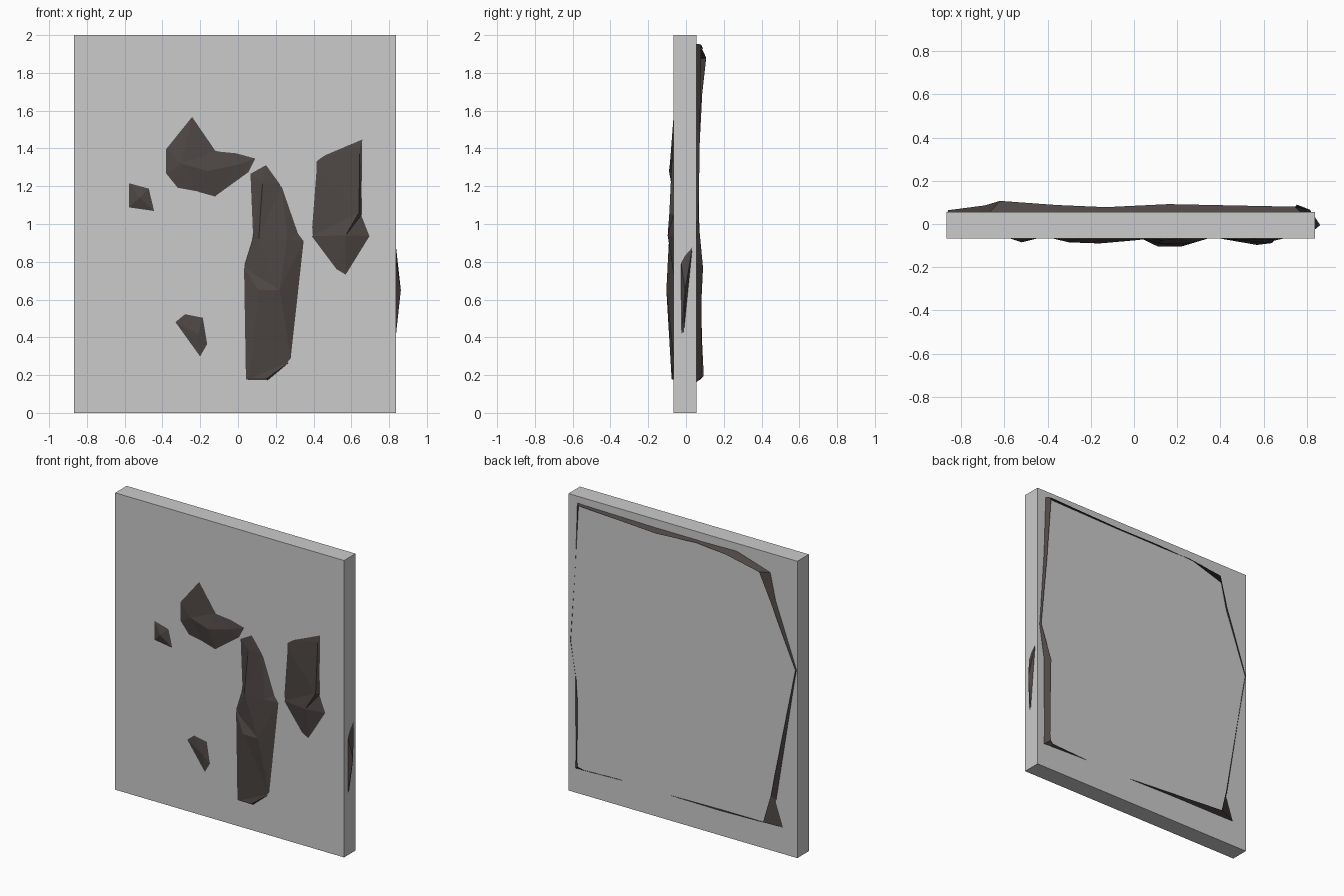
import bpy
from mathutils import Vector
from mathutils.geometry import delaunay_2d_cdt


def material(name, rgb):
    m = bpy.data.materials.new(name)
    m.diffuse_color = (*rgb, 1)
    return m


STONE = material("light_grey", (0.6, 0.6, 0.6))
ROCK = material("dark_brown_rock", (0.075, 0.062, 0.058))


def make(name, verts, faces, mat):
    me = bpy.data.meshes.new(name)
    me.from_pydata(verts, [], faces)
    me.materials.append(mat)
    ob = bpy.data.objects.new(name, me)
    bpy.context.collection.objects.link(ob)
    return ob


def patch(name, outline, base, peaks, place):
    """Faceted lump: outline at the base depth, peaks raised inside it."""
    pts = [Vector(p) for p in outline] + [Vector(p[:2]) for p in peaks]
    depth = [base] * len(outline) + [p[2] for p in peaks]
    v, _, f, orig, _, _ = delaunay_2d_cdt(pts, [], [list(range(len(outline)))], 1, 1e-5)
    verts = [place(p.x, p.y, depth[o[0]] if o else base) for p, o in zip(v, orig)]
    make(name, verts, f, ROCK)


def on_front(a, b, d):
    return (a, d, b)


def on_side(a, b, d):
    return (d, a, b)


# slab
bpy.ops.mesh.primitive_cube_add(size=1, location=(-0.016, -0.005, 1))
slab = bpy.context.object
slab.name = "slab"
slab.scale = (1.706, 0.122, 2)
slab.data.materials.append(STONE)

# long curved outcrop on the front
patch("front_main_outcrop",
      [(-.24, 1.58), (-.385, 1.40), (-.385, 1.265), (-.32, 1.185), (-.21, 1.165),
       (-.16, .985), (-.12, 1.14), (.06, 1.27), (.075, .915), (.03, .77),
       (.04, .175), (.16, .175), (.28, .275), (.35, .91), (.32, .95),
       (.23, 1.21), (.15, 1.32), (.10, 1.35), (-.01, 1.38), (-.11, 1.39)],
      -.065,
      [(-.30, 1.32, -.085), (-.16, 1.28, -.09), (0, 1.315, -.076), (.13, 1.22, -.077),
       (.11, .92, -.09), (.26, .92, -.09), (.11, .65, -.104), (.22, .65, -.104),
       (.06, .18, -.076), (.15, .18, -.078)], on_front)

# outcrop on the right of the front
patch("front_right_outcrop",
      [(.66, 1.455), (.435, 1.36), (.41, 1.34), (.30, 1.35), (.295, 1.315),
       (.36, 1.265), (.41, 1.265), (.385, .935), (.52, .755), (.57, .725),
       (.70, .935), (.655, 1.05)],
      -.065,
      [(.57, .94, -.097), (.645, 1.4, -.072), (.64, 1.06, -.088), (.44, 1.27, -.072)],
      on_front)

# small stones on the front
patch("front_upper_stone",
      [(-.58, 1.22), (-.58, 1.085), (-.44, 1.065), (-.47, 1.19), (-.53, 1.265)],
      -.065, [(-.52, 1.14, -.085)], on_front)
patch("front_lower_stone",
      [(-.34, .485), (-.20, .29), (-.16, .36), (-.185, .51), (-.285, .53)],
      -.065, [(-.21, .42, -.08)], on_front)

# sliver on the right edge
patch("side_sliver",
      [(.035, .885), (-.005, .84), (-.027, .80), (-.025, .41), (-.012, .42)],
      .836, [(-.005, .65, .862)], on_side)

# open rock rim on the back: base x, base z, rim x, rim y, rim z
RIM = [(.43, .175, .43, .057, .175), (.73, .165, .73, .075, .175),
       (.79, .16, .75, .083, .19), (.785, .24, .755, .082, .24),
       (.79, .6, .75, .082, .6), (.79, .8, .753, .09, .77),
       (.822, 1.02, .815, .066, 1.02), (.79, 1.5, .775, .074, 1.5),
       (.775, 1.955, .745, .08, 1.95), (.18, 1.945, .16, .092, 1.925),
       (-.13, 1.945, -.13, .078, 1.935), (-.41, 1.95, -.36, .088, 1.92),
       (-.67, 1.87, -.62, .107, 1.88), (-.71, 1.69, -.69, .086, 1.69),
       (-.865, 1.265, -.86, .064, 1.265), (-.715, .35, -.69, .085, .38),
       (-.775, .175, -.64, .094, .195), (-.3, .175, -.3, .08, .18),
       (.087, .17, .087, .057, .17)]
verts = []
for bx, bz, rx, ry, rz in RIM:
    verts += [(bx, .052, bz), (rx, ry, rz)]
faces = [(2 * i, 2 * i + 1, 2 * i + 3, 2 * i + 2) for i in range(len(RIM) - 1)]
make("back_rim", verts, faces, ROCK)
